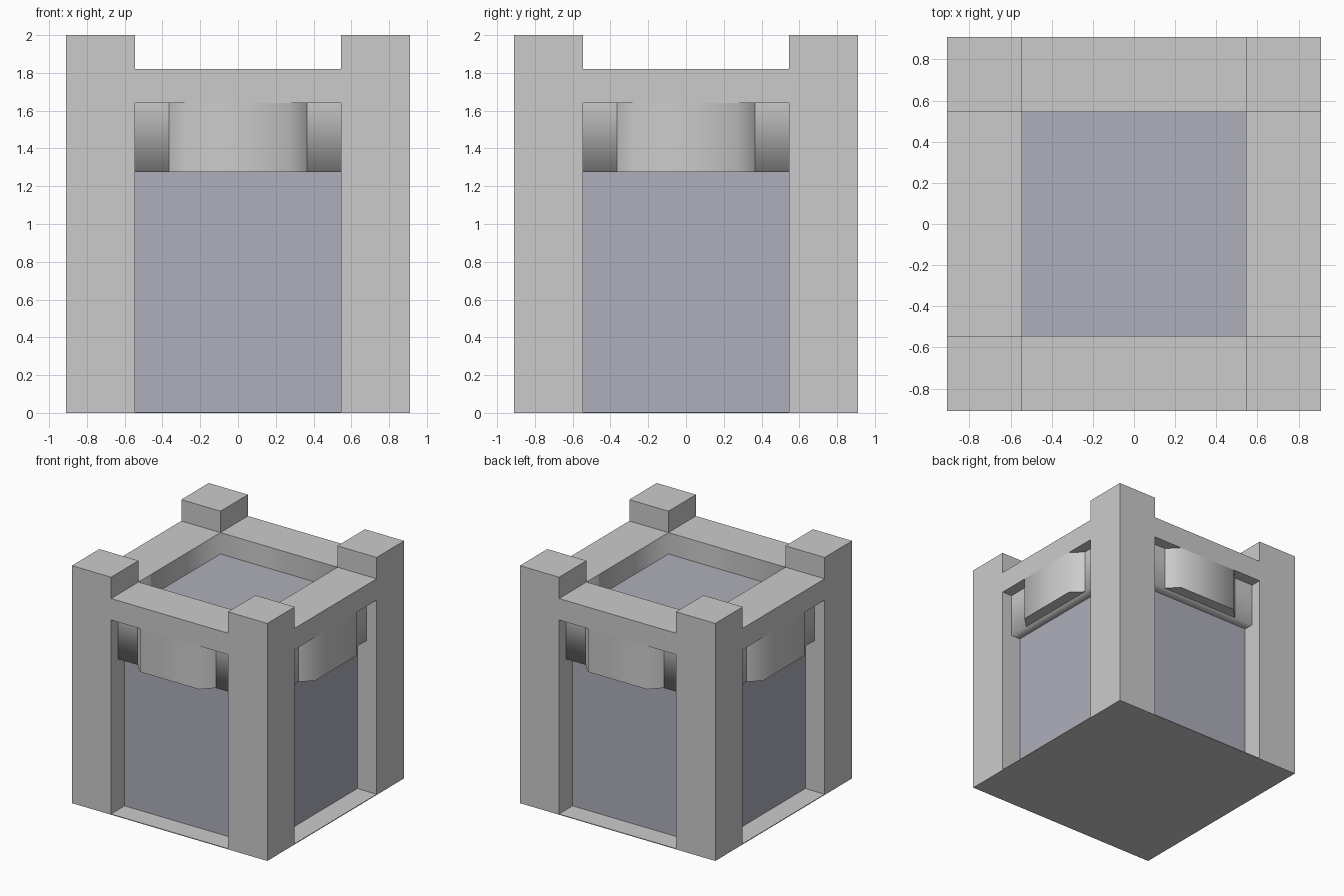
import bpy, bmesh, math
from mathutils import Matrix

if "Cube" in bpy.data.objects:
    bpy.data.objects.remove(bpy.data.objects["Cube"])

OUT, IN, CORE, BAR = 0.91, 0.545, 0.73, 0.817   # half widths
Z_BAND, Z_BEAM, Z_TOP = 1.275, 1.64, 1.82


def finish(name, bm, mat=None, fix=True):
    if fix:
        bmesh.ops.recalc_face_normals(bm, faces=bm.faces)
    me = bpy.data.meshes.new(name)
    bm.to_mesh(me)
    bm.free()
    ob = bpy.data.objects.new(name, me)
    bpy.context.collection.objects.link(ob)
    if mat:
        me.materials.append(mat)
    return ob


def box(name, lo, hi, mat=None):
    bm = bmesh.new()
    bmesh.ops.create_cube(bm, size=1)
    for v in bm.verts:
        v.co = [l + (c + 0.5) * (h - l) for c, l, h in zip(v.co, lo, hi)]
    return finish(name, bm, mat)


def strip(name, start, end, turn, cap=False):
    """Smooth open sheet between two matching point rows, turned about z."""
    bm = bmesh.new()
    a = [bm.verts.new(p) for p in start]
    b = [bm.verts.new(p) for p in end]
    for i in range(len(a) - 1):
        bm.faces.new((a[i], a[i + 1], b[i + 1], b[i])).smooth = True
    if cap:
        bm.faces.new(a[::-1])
    bm.transform(Matrix.Rotation(turn, 4, 'Z'))
    return finish(name, bm, fix=False)


# Base plate and recessed dark core
dark = bpy.data.materials.new("dark_panel")
dark.diffuse_color = (0.42, 0.43, 0.49, 1)
dark.use_nodes = True
dark.node_tree.nodes["Principled BSDF"].inputs["Base Color"].default_value = dark.diffuse_color
box("base_plate", (-OUT, -OUT, 0), (OUT, OUT, 0.006))
box("core_panels", (-CORE, -CORE, 0.006), (CORE, CORE, Z_BEAM), dark)

# Corner posts
for sx in (-1, 1):
    for sy in (-1, 1):
        x, y = sorted((sx * IN, sx * OUT)), sorted((sy * IN, sy * OUT))
        box("corner_post", (x[0], y[0], 0), (x[1], y[1], 2))

# Top beam ring, inner walls shaded smooth
bm = bmesh.new()
rings = [[bm.verts.new((sx * r, sy * r, z)) for sx, sy in ((-1, -1), (1, -1), (1, 1), (-1, 1))]
         for r, z in ((OUT, Z_BEAM), (OUT, Z_TOP), (IN, Z_TOP), (IN, Z_BEAM))]
for k in range(4):
    for i in range(4):
        j, a, b = (i + 1) % 4, rings[k], rings[(k + 1) % 4]
        bm.faces.new((a[i], a[j], b[j], b[i])).smooth = (k == 2)
finish("top_beam_ring", bm)

# Band and bulging bracket under the beam on each side
band = [(-BAR, Z_BEAM), (-BAR, Z_BAND), (-CORE, Z_BAND)]
bulge = [(-0.365, -BAR), (-0.275, -OUT), (0.275, -OUT), (0.365, -BAR)]
for q in range(4):
    turn = q * math.pi / 2
    strip("side_band", [(-IN, y, z) for y, z in band], [(IN, y, z) for y, z in band], turn)
    strip("side_bracket", [(x, y, Z_BAND) for x, y in bulge],
          [(x, y, Z_BEAM) for x, y in bulge], turn, cap=True)
